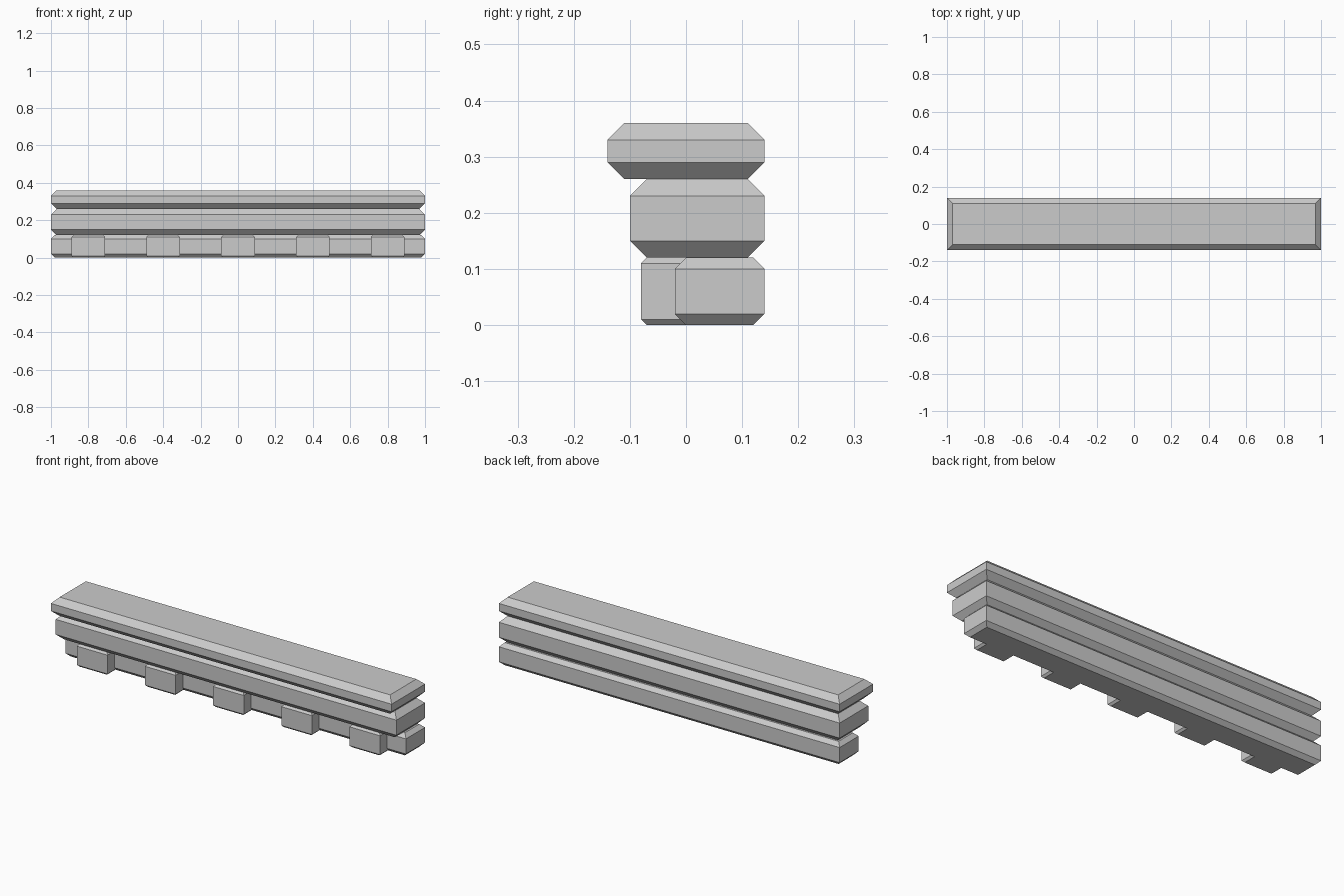
import bpy, bmesh

if "Cube" in bpy.data.objects:
    bpy.data.objects.remove(bpy.data.objects["Cube"])


def chamfered_block(name, x, y, z, c):
    """Box whose top and bottom rims are chamfered; upright corners stay sharp."""
    bm = bmesh.new()
    rings = []
    for height, inset in ((z[0], c), (z[0] + c, 0), (z[1] - c, 0), (z[1], c)):
        x0, x1 = x[0] + inset, x[1] - inset
        y0, y1 = y[0] + inset, y[1] - inset
        rings.append([bm.verts.new((px, py, height))
                      for px, py in ((x0, y0), (x1, y0), (x1, y1), (x0, y1))])
    for low, high in zip(rings, rings[1:]):
        for i in range(4):
            j = (i + 1) % 4
            bm.faces.new((low[i], low[j], high[j], high[i]))
    bm.faces.new(rings[0][::-1])
    bm.faces.new(rings[-1])
    mesh = bpy.data.meshes.new(name)
    bm.to_mesh(mesh)
    bm.free()
    obj = bpy.data.objects.new(name, mesh)
    bpy.context.collection.objects.link(obj)
    return obj


# Three stepped courses, flush at the back
chamfered_block("top_course", (-1, 1), (-0.14, 0.14), (0.26, 0.36), 0.03)
chamfered_block("middle_course", (-1, 1), (-0.10, 0.14), (0.12, 0.26), 0.03)
chamfered_block("bottom_course", (-1, 1), (-0.02, 0.14), (0.0, 0.12), 0.02)

# Row of projecting teeth along the front of the bottom course
for i in range(5):
    cx = -0.8 + 0.4 * i
    chamfered_block(f"dentil_{i + 1}", (cx - 0.09, cx + 0.09),
                    (-0.08, 0.02), (0.0, 0.12), 0.01)
